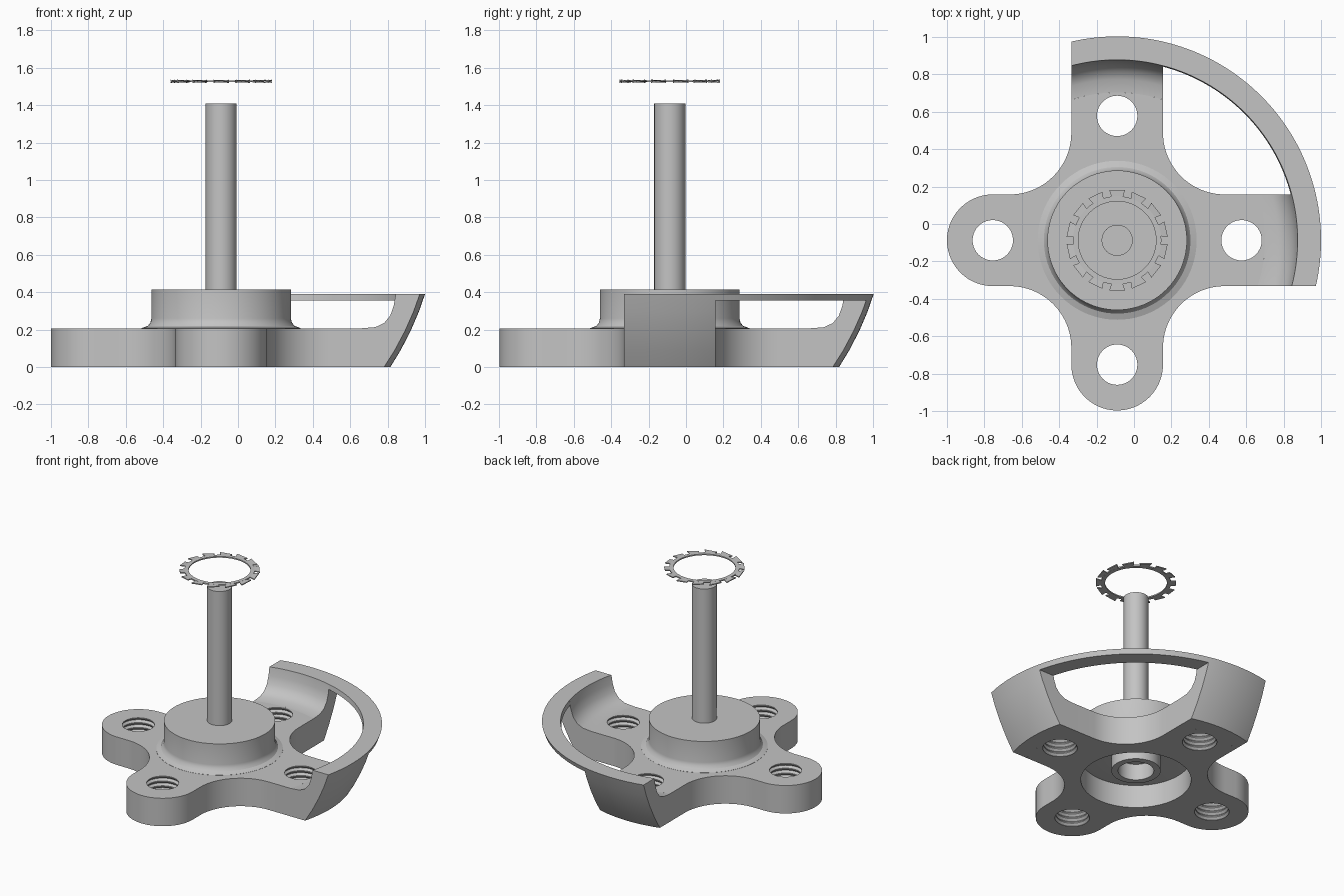
import bpy, bmesh, math
from math import sin, cos, pi, radians, asin, sqrt
from mathutils import Vector, Matrix

default = bpy.data.objects.get("Cube")
if default:
    bpy.data.objects.remove(default, do_unlink=True)

CENTER = Vector((-0.09, -0.087, 0))
HOLE_DIST = 0.665      # hub centre to threaded hole
ARM = 0.245            # half width of an arm, and its end radius
PLATE_TOP = 0.207
FLOOR_END = 0.79       # where the arm floor turns up into the guard

grey = bpy.data.materials.new("plain_grey")
grey.use_nodes = True
grey.diffuse_color = (0.55, 0.55, 0.55, 1)
grey.node_tree.nodes["Principled BSDF"].inputs["Base Color"].default_value = grey.diffuse_color


def add_object(name, bm, offset=(0, 0, 0), smooth=True):
    bmesh.ops.recalc_face_normals(bm, faces=bm.faces)
    mesh = bpy.data.meshes.new(name)
    bm.to_mesh(mesh)
    bm.free()
    mesh.materials.append(grey)
    obj = bpy.data.objects.new(name, mesh)
    obj.location = CENTER + Vector(offset)
    bpy.context.collection.objects.link(obj)
    if smooth:
        smooth_sharp(obj)
    return obj


def smooth_sharp(obj):
    bpy.ops.object.select_all(action='DESELECT')
    obj.select_set(True)
    bpy.context.view_layer.objects.active = obj
    bpy.ops.object.shade_smooth_by_angle(angle=radians(32))


def lathe(profile, start=0.0, sweep=2 * pi, steps=64):
    """Spin a closed (radius, height) profile around the z axis."""
    bm = bmesh.new()
    verts = [bm.verts.new((r * cos(start), r * sin(start), z)) for r, z in profile]
    edges = [bm.edges.new((verts[i - 1], verts[i])) for i in range(len(verts))]
    bmesh.ops.spin(bm, geom=verts + edges, cent=(0, 0, 0), axis=(0, 0, 1),
                   angle=sweep, steps=steps)
    bmesh.ops.remove_doubles(bm, verts=bm.verts, dist=1e-5)
    return bm


def trim(bm, point, normal):
    """Cut away everything beyond a plane and cap the cut."""
    bmesh.ops.bisect_plane(bm, geom=bm.verts[:] + bm.edges[:] + bm.faces[:],
                           plane_co=point, plane_no=normal, clear_outer=True)


def cap(bm):
    bmesh.ops.holes_fill(bm, edges=[e for e in bm.edges if e.is_boundary])


def arc(cx, cy, r, a0, a1, n=16):
    return [(cx + r * cos(a0 + (a1 - a0) * i / n), cy + r * sin(a0 + (a1 - a0) * i / n))
            for i in range(n + 1)]


# Four armed base plate: arm end, then the concave corner to the next arm
outline = []
corner_r = 0.33
corner_c = ARM + corner_r
half = asin(ARM / FLOOR_END)
for k in range(4):
    if k < 2:
        end = arc(0, 0, FLOOR_END, -half, half)
    else:
        end = arc(HOLE_DIST, 0, ARM, -pi / 2, pi / 2, 28)
    corner = arc(corner_c, corner_c, corner_r, -pi / 2, -pi, 20)
    for x, y in end + corner:
        for _ in range(k):
            x, y = -y, x
        outline.append((x, y))
bm = bmesh.new()
face = bm.faces.new([bm.verts.new((x, y, 0)) for x, y in outline])
side = bmesh.ops.extrude_face_region(bm, geom=[face])
bmesh.ops.translate(bm, vec=(0, 0, PLATE_TOP),
                    verts=[v for v in side["geom"] if isinstance(v, bmesh.types.BMVert)])
plate = add_object("base_plate", bm, smooth=False)

# Threaded holes and underside recess
thread = [(0, -0.03)]
pitch = 0.036
for i in range(8):
    z = -0.03 + pitch * i
    thread += [(0.122, z), (0.108, z + pitch * 0.4), (0.108, z + pitch * 0.6)]
thread.append((0, thread[-1][1]))
cutters = [add_object("recess_cutter", lathe([(0, -0.1), (0.37, -0.1), (0.37, 0.4), (0, 0.4)]))]
for k in range(4):
    pos = (HOLE_DIST * cos(k * pi / 2), HOLE_DIST * sin(k * pi / 2), 0)
    cutters.append(add_object("thread_cutter", lathe(thread, steps=40), pos))
bpy.context.view_layer.objects.active = plate
for cutter in cutters:
    cutter.hide_render = True
    mod = plate.modifiers.new("cut", 'BOOLEAN')
    mod.operation = 'DIFFERENCE'
    mod.solver = 'EXACT'
    mod.object = cutter
    bpy.ops.object.modifier_apply(modifier=mod.name)
for cutter in cutters:
    bpy.data.objects.remove(cutter, do_unlink=True)
smooth_sharp(plate)

# Hub with a filleted foot, hollow underside and a socket around the shaft
hub = [(0, 0.415), (0.373, 0.415), (0.373, 0.26), (0.378, 0.238), (0.392, 0.22),
       (0.425, PLATE_TOP + 0.001), (0.425, 0.18), (0.369, 0.17), (0.165, 0.17),
       (0.165, 0.07), (0.12, 0.07), (0.12, 0.19), (0, 0.19)]
add_object("hub", lathe(hub, steps=80))

# Upright shaft
add_object("shaft", lathe([(0, 0.2), (0.083, 0.2), (0.083, 1.408), (0, 1.408)], steps=48))

# Upturned arm ends
outer = [(0.905, 0), (0.96, 0.09), (1.014, 0.195), (1.057, 0.295), (1.09, 0.39)]
inner = [(0.965, 0.39), (0.955, 0.33), (0.937, 0.275), (0.905, 0.235),
         (0.86, 0.213), (FLOOR_END, PLATE_TOP), (FLOOR_END, 0)]
for name, turn in (("right_side_guard", 0), ("back_guard", pi / 2)):
    bm = lathe(outer + inner, -radians(32), radians(64), 40)
    trim(bm, (0, ARM, 0), (0, 1, 0))
    trim(bm, (0, -ARM, 0), (0, -1, 0))
    cap(bm)
    bmesh.ops.rotate(bm, verts=bm.verts, matrix=Matrix.Rotation(turn, 3, 'Z'))
    add_object(name.replace("right_side", "left"), bm)

# Thin rim bridging the two guards
bm = lathe([(0.96, 0.355), (0.965, 0.39), (1.09, 0.39), (1.078, 0.355)], 0, pi / 2, 60)
trim(bm, (ARM, 0, 0), (-1, 0, 0))
trim(bm, (0, ARM, 0), (0, -1, 0))
cap(bm)
add_object("guard_rim", bm)

# Toothed lock washer floating over the shaft
washer_z = 1.523
add_object("washer_ring", lathe([(0.208, washer_z), (0.236, washer_z),
                                 (0.236, washer_z + 0.009), (0.208, washer_z + 0.009)], steps=84))
bm = bmesh.new()
TEETH = 14
for k in range(TEETH):
    tooth = bmesh.ops.create_cube(bm, size=1)["verts"]
    for v in tooth:
        far, edge, top = v.co.x > 0, math.copysign(1, v.co.y), v.co.z > 0
        width = 0.042 if far else 0.03
        twist = 0.005 * edge if far else 0
        v.co = Vector((0.268 if far else 0.23, edge * width,
                       washer_z + 0.0045 + twist + (0.0035 if top else -0.0035)))
    bmesh.ops.rotate(bm, verts=tooth,
                     matrix=Matrix.Rotation(pi / 2 + 2 * pi * k / TEETH, 3, 'Z'))
add_object("washer_teeth", bm, smooth=False)
